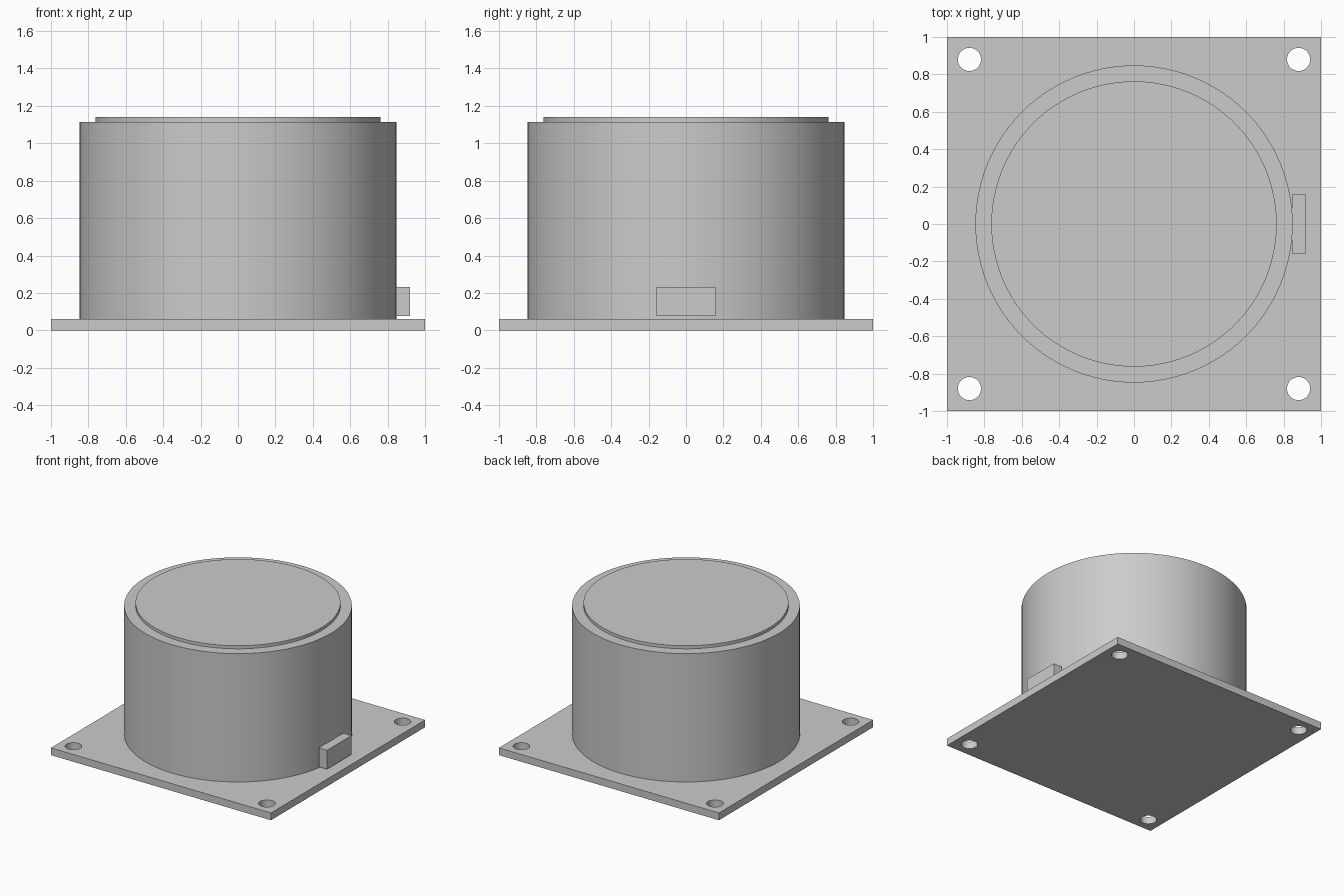
import bpy
import math

if "Cube" in bpy.data.objects:
    bpy.data.objects.remove(bpy.data.objects["Cube"], do_unlink=True)

# One plain grey for the whole housing
grey = bpy.data.materials.new("light grey")
grey.use_nodes = True
colour = (0.6, 0.6, 0.6, 1.0)
grey.diffuse_color = colour
grey.node_tree.nodes["Principled BSDF"].inputs["Base Color"].default_value = colour


def finish(name):
    ob = bpy.context.object
    ob.name = ob.data.name = name
    ob.data.materials.append(grey)
    return ob


def box(name, centre, size):
    bpy.ops.mesh.primitive_cube_add(size=1, location=centre)
    bpy.context.object.scale = size
    bpy.ops.object.transform_apply(location=False, rotation=False)
    return finish(name)


def cylinder(name, radius, low, high, x=0, y=0, sides=96):
    bpy.ops.mesh.primitive_cylinder_add(
        vertices=sides, radius=radius, depth=high - low, location=(x, y, (low + high) / 2))
    bpy.ops.object.shade_smooth_by_angle(angle=math.radians(30))
    return finish(name)


PLATE_TOP, BODY_TOP, CAP_TOP = 0.06, 1.115, 1.14

# Square mounting plate with a screw hole in each corner
plate = box("mounting_plate", (0, 0, PLATE_TOP / 2), (2, 2, PLATE_TOP))
for x in (-0.88, 0.88):
    for y in (-0.88, 0.88):
        cutter = cylinder("hole_cutter", 0.062, -0.1, 0.2, x, y, sides=48)
        cutter.hide_render = True
        cut = plate.modifiers.new("screw_hole", 'BOOLEAN')
        cut.operation = 'DIFFERENCE'
        cut.solver = 'EXACT'
        cut.object = cutter
        bpy.context.view_layer.objects.active = plate
        bpy.ops.object.modifier_apply(modifier=cut.name)
        bpy.data.objects.remove(cutter, do_unlink=True)

# Round housing and its raised lid
cylinder("housing", 0.848, PLATE_TOP, BODY_TOP)
cylinder("lid", 0.763, BODY_TOP, CAP_TOP)

# Small connector block on the side
box("connector", (0.8825, 0, 0.154), (0.075, 0.316, 0.156))
